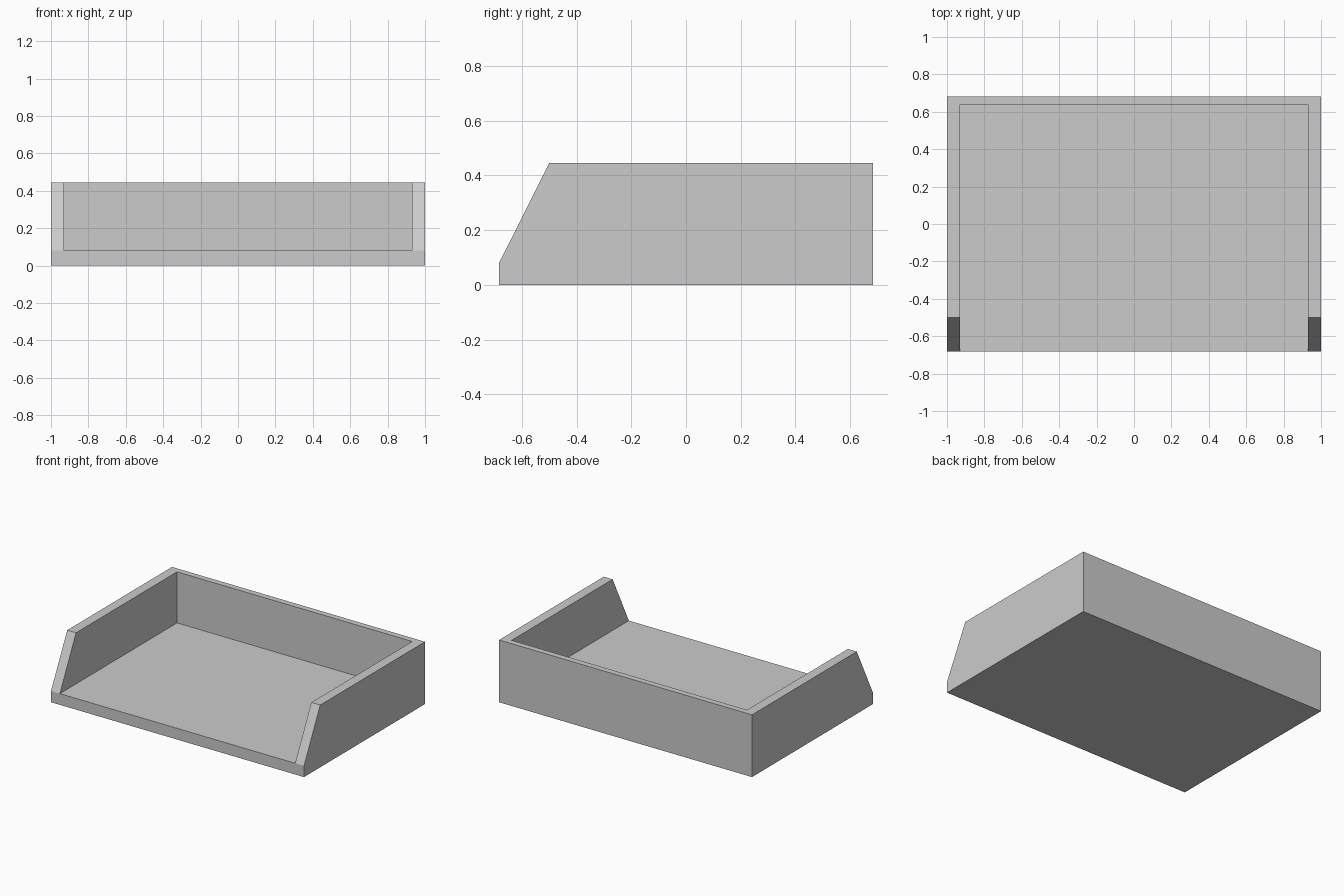
import bpy
import bmesh

cube = bpy.data.objects.get("Cube")
if cube:
    bpy.data.objects.remove(cube, do_unlink=True)

# Overall sizes
HALF_W, HALF_D, HEIGHT = 1.0, 0.683, 0.445
INNER_X, INNER_Y, FLOOR_Z, SLOPE_Y = 0.93, 0.64, 0.08, -0.5

grey = bpy.data.materials.new("light grey")
grey.use_nodes = True
colour = (0.6, 0.6, 0.6, 1)
grey.diffuse_color = colour
grey.node_tree.nodes["Principled BSDF"].inputs["Base Color"].default_value = colour


def extrude_profile(name, profile, x0, x1):
    """Extrude a (y, z) outline along x from x0 to x1."""
    bm = bmesh.new()
    face = bm.faces.new([bm.verts.new((x0, y, z)) for y, z in profile])
    result = bmesh.ops.extrude_face_region(bm, geom=[face])
    moved = [v for v in result["geom"] if isinstance(v, bmesh.types.BMVert)]
    bmesh.ops.translate(bm, verts=moved, vec=(x1 - x0, 0, 0))
    bmesh.ops.recalc_face_normals(bm, faces=bm.faces)
    mesh = bpy.data.meshes.new(name)
    bm.to_mesh(mesh)
    bm.free()
    mesh.materials.append(grey)
    obj = bpy.data.objects.new(name, mesh)
    bpy.context.collection.objects.link(obj)
    return obj


def rectangle(y0, y1, z0, z1):
    return [(y0, z0), (y1, z0), (y1, z1), (y0, z1)]


# Tray floor and back wall
extrude_profile("floor", rectangle(-HALF_D, HALF_D, 0, FLOOR_Z), -INNER_X, INNER_X)
extrude_profile("back_wall", rectangle(INNER_Y, HALF_D, FLOOR_Z, HEIGHT), -INNER_X, INNER_X)

# Side walls with sloping front edges
side = [(-HALF_D, 0), (HALF_D, 0), (HALF_D, HEIGHT), (SLOPE_Y, HEIGHT), (-HALF_D, FLOOR_Z)]
for name, sign in (("left_wall", 1), ("right_wall", -1)):
    extrude_profile(name, side, sign * INNER_X, sign * HALF_W)
